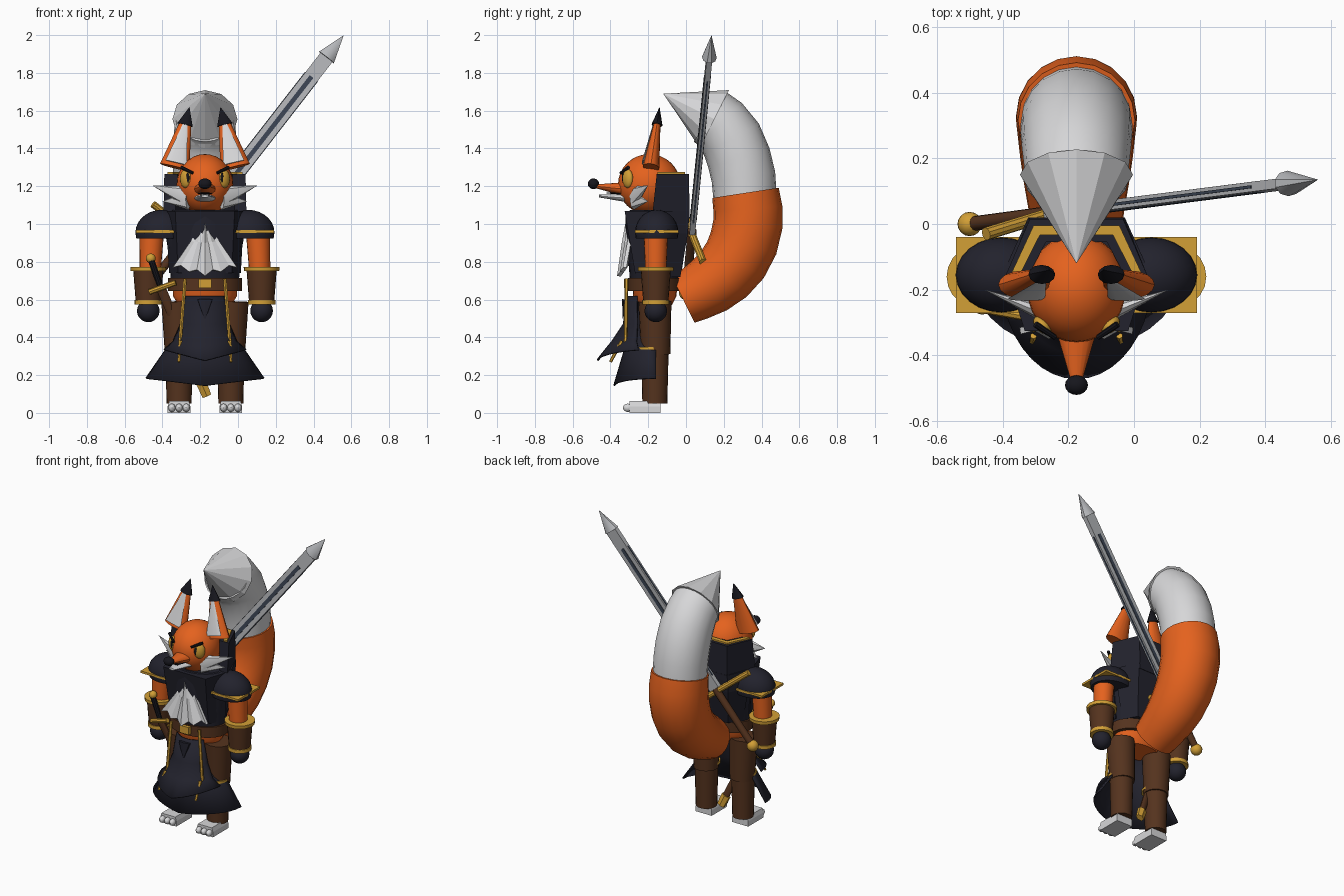
import bpy, bmesh, math
from mathutils import Vector, Matrix

if "Cube" in bpy.data.objects:
    bpy.data.objects.remove(bpy.data.objects["Cube"])

CX = -0.175  # body centre line
COL = {"orange": (.78, .122, .013), "navy": (.016, .016, .026), "brown": (.09, .033, .013),
       "gold": (.65, .35, .037), "white": (.68, .68, .69), "steel": (.47, .48, .5),
       "slate": (.045, .06, .09), "black": (.008, .008, .012)}
MAT = {}
for n, c in COL.items():
    MAT[n] = bpy.data.materials.new(n)
    MAT[n].diffuse_color = (*c, 1)

def finish(name, bm, mat, smooth=True, mirror=False):
    bmesh.ops.recalc_face_normals(bm, faces=bm.faces)
    if mirror:
        dup = bmesh.ops.duplicate(bm, geom=bm.verts[:] + bm.edges[:] + bm.faces[:])["geom"]
        for v in [g for g in dup if isinstance(g, bmesh.types.BMVert)]:
            v.co.x = 2 * CX - v.co.x
        bmesh.ops.reverse_faces(bm, faces=[g for g in dup if isinstance(g, bmesh.types.BMFace)])
    me = bpy.data.meshes.new(name)
    bm.to_mesh(me)
    bm.free()
    ob = bpy.data.objects.new(name, me)
    bpy.context.collection.objects.link(ob)
    me.materials.append(MAT[mat])
    if smooth:
        bpy.ops.object.select_all(action='DESELECT')
        ob.select_set(True)
        bpy.context.view_layer.objects.active = ob
        bpy.ops.object.shade_smooth_by_angle(angle=math.radians(35))
    return ob

def frame(a, b, side=(0, 1, 0)):
    """Matrix at a whose z axis points to b and y axis follows side."""
    z = (Vector(b) - Vector(a)).normalized()
    x = Vector(side).cross(z).normalized()
    m = Matrix((x, z.cross(x), z)).transposed().to_4x4()
    m.translation = a
    return m

def rod(name, a, b, r1, r2, mat, n=20, flat=1, side=(0, 1, 0), mirror=False, smooth=True):
    """Cone or cylinder from a to b, squashed along side."""
    L = (Vector(b) - Vector(a)).length
    bm = bmesh.new()
    bmesh.ops.create_cone(bm, cap_ends=True, segments=n, radius1=r1, radius2=r2, depth=L,
                          matrix=frame(a, b, side) @ Matrix.Diagonal((1, flat, 1, 1)) @ Matrix.Translation((0, 0, L / 2)))
    return finish(name, bm, mat, smooth, mirror)

def ball(name, c, r, mat, n=20, mirror=False, rot=0, cut=None):
    """Ellipsoid, optionally cut flat below a height."""
    bm = bmesh.new()
    r = r if isinstance(r, tuple) else (r, r, r)
    bmesh.ops.create_uvsphere(bm, u_segments=n, v_segments=n // 2 + 2, radius=1,
                              matrix=Matrix.Translation(c) @ Matrix.Rotation(rot, 4, 'Z') @ Matrix.Diagonal((*r, 1)))
    if cut is not None:
        bmesh.ops.bisect_plane(bm, geom=bm.verts[:] + bm.edges[:] + bm.faces[:], plane_co=(0, 0, cut),
                               plane_no=(0, 0, -1), clear_outer=True)
        bmesh.ops.holes_fill(bm, edges=[e for e in bm.edges if e.is_boundary])
    return finish(name, bm, mat, True, mirror)

def box(name, c, s, mat, m=None, mirror=False):
    bm = bmesh.new()
    bmesh.ops.create_cube(bm, size=1, matrix=(m or Matrix()) @ Matrix.Translation(c) @ Matrix.Diagonal((*s, 1)))
    return finish(name, bm, mat, False, mirror)

def loft(name, rings, mat, closed=True, smooth=True, mirror=False):
    """Skin between rings holding equal numbers of points."""
    bm = bmesh.new()
    vs = [[bm.verts.new(p) for p in r] for r in rings]
    n = len(vs[0])
    for a, b in zip(vs, vs[1:]):
        for i in range(n if closed else n - 1):
            j = (i + 1) % n
            bm.faces.new((a[i], a[j], b[j], b[i]))
    if closed:
        bm.faces.new(vs[0])
        bm.faces.new(vs[-1])
    return finish(name, bm, mat, smooth, mirror)

def oval(z, y, rx, ry, n=24, a0=0, a1=2 * math.pi, full=True):
    k = n if full else n - 1
    return [(CX + rx * math.cos(a0 + (a1 - a0) * i / k), y + ry * math.sin(a0 + (a1 - a0) * i / k), z) for i in range(n)]

# Tail: tube swept through side profile points (y, z, radius)
def sweep(name, pts, mat):
    rings = []
    for i, (y, z, r) in enumerate(pts):
        p, q = pts[max(i - 1, 0)], pts[min(i + 1, len(pts) - 1)]
        d = Vector((q[0] - p[0], q[1] - p[1])).normalized()
        rings.append([(CX + r * math.cos(t), y + r * math.sin(t) * d.y, z - r * math.sin(t) * d.x)
                      for t in [2 * math.pi * k / 20 for k in range(20)]])
    return loft(name, rings, mat)
sweep("tail", [(-.015, .6, .137), (.05, .632, .147), (.125, .675, .16), (.2, .735, .171), (.262, .81, .178),
               (.305, .9, .183), (.328, 1.0, .184), (.328, 1.08, .183), (.315, 1.165, .178)], "orange")
sweep("tail_end", [(.312, 1.15, .168), (.304, 1.25, .17), (.28, 1.35, .17), (.24, 1.45, .167), (.18, 1.53, .16), (.13, 1.565, .157)], "white")
rod("tail_tip", (CX, .15, 1.555), (CX, -.12, 1.69), .172, 0, "white", 12, smooth=False)

# Head
ball("head", (CX, -.195, 1.21), (.15, .165, .16), "orange", 28)
rod("snout", (CX, -.33, 1.185), (CX, -.48, 1.2), .06, .016, "orange", 16, .6, (0, 0, 1))
rod("jaw", (CX, -.32, 1.137), (CX, -.46, 1.148), .058, .02, "white", 16, .35, (0, 0, 1))
rod("mouth", (CX, -.32, 1.16), (CX, -.42, 1.165), .045, .02, "black", 12, .15, (0, 0, 1))
ball("nose", (CX, -.49, 1.213), (.035, .03, .028), "black", 16)
ball("eye", (-.277, -.308, 1.24), (.035, .022, .05), "gold", 16, True, -.7)
ball("pupil", (-.266, -.332, 1.245), (.01, .006, .026), "black", 12, True, -.7)
rod("brow", (-.3, -.305, 1.3), (-.24, -.345, 1.27), .01, .008, "black", 8, 1, (0, 0, 1), True)
for k, (p, r) in enumerate([((-.455, -.2, 1.205), .055), ((-.4, -.2, 1.12), .05)]):
    rod("cheek_fur", (-.265, -.275, 1.145 - .02 * k), p, r, 0, "white", 8, .5, (-.5, -.85, 0), True)

# Ears: tilted cones with dark tips and pale inner plates
EB, ET = Vector((-.335, -.185, 1.3)), Vector((-.257, -.14, 1.62))
rod("ear", EB, EB.lerp(ET, .75), .08, .03, "orange", 16, .55, (0, 1, 0), True)
rod("ear_tip", EB.lerp(ET, .7), ET, .042, 0, "black", 12, .7, (0, 1, 0), True)
rod("ear_inner", EB + Vector((.008, -.042, .025)), EB.lerp(ET, .72) + Vector((0, -.02, 0)), .058, .012, "white", 12, .12, (0, 1, 0), True)

# Torso, hips and belt
loft("torso", [oval(.68, -.165, .18, .13), oval(.8, -.16, .185, .145), oval(.98, -.155, .205, .165),
               oval(1.05, -.16, .205, .16), oval(1.075, -.165, .17, .13)], "navy")
loft("chest_coat", [[(CX + s * w, y, z) for s, y in ((-1, -.16), (-.75, f), (.75, f), (1, -.16))]
                    for z, w, f in ((.74, .19, -.27), (.92, .2, -.3), (1.07, .21, -.325))], "navy", smooth=False)
loft("back_cape", [[(CX - w, -.12, z), (CX - w * .7, b, z), (CX + w * .7, b, z), (CX + w, -.12, z)]
                   for z, w, b in ((.72, .17, -.03), (.95, .21, .01), (1.07, .21, .02))], "navy", smooth=False)
loft("hips", [oval(.57, -.165, .14, .09), oval(.62, -.165, .17, .115), oval(.7, -.165, .17, .12)], "orange")
loft("belt", [oval(z, -.165, .195, .143) for z in (.645, .715)], "brown")
box("buckle", (CX, -.315, .685), (.07, .025, .05), "gold")

# High collar open at the front, with a gold line along its rim
def collar(z, w, b, f, ins=0):
    return [(CX - w + ins, f, z), (CX - w * .66 + ins * .7, b - ins, z), (CX + w * .66 - ins * .7, b - ins, z), (CX + w - ins, f, z)]
def collar_loop(z, w, b, f, t):
    return collar(z, w, b, f) + collar(z, w, b, f, t)[::-1]
loft("collar", [collar_loop(1.03, .22, .02, -.18, .06), collar_loop(1.265, .215, .015, -.155, .07)], "navy", smooth=False)
loft("collar_trim", [collar_loop(z, .198, -.005, -.15, .028) for z in (1.262, 1.275)], "gold", smooth=False)

# Chest fur: pleated fan with a jagged hem
N = 9
def fan(w, z, y, lift, jag):
    return [(CX + w * (2 * i / (N - 1) - 1), y + .03 * abs(i / 4 - 1) + i % 2 * w * .1,
             z + lift * abs(i / 4 - 1) + i % 2 * jag) for i in range(N)]
fur = loft("chest_fur", [fan(.012, 1.01, -.32, 0, 0), fan(.075, .9, -.34, .01, 0), fan(.17, .725, -.365, .045, .022)], "white", False, False)
fur.modifiers.new("thick", 'SOLIDIFY').thickness = .02

# Shoulders, arms, bracers and hands
ball("shoulder", (-.403, -.155, .955), (.14, .115, .12), "navy", 24, True, 0, .922)
box("shoulder_trim", (-.405, -.155, .96), (.272, .232, .014), "gold", None, True)
rod("arm", (-.455, -.16, .98), (-.465, -.16, .75), .065, .056, "orange", 20, 1, (0, 1, 0), True)
rod("bracer", (-.475, -.16, .58), (-.475, -.16, .76), .066, .08, "brown", 20, 1, (0, 1, 0), True)
rod("bracer_top", (-.475, -.16, .75), (-.475, -.16, .772), .093, .095, "gold", 20, 1, (0, 1, 0), True)
rod("bracer_bottom", (-.475, -.16, .575), (-.475, -.16, .598), .073, .073, "gold", 20, 1, (0, 1, 0), True)
ball("hand", (-.475, -.16, .54), .06, "navy", 16, True)

# Legs and feet
rod("upper_leg", (-.31, -.16, .31), (-.318, -.165, .59), .077, .088, "brown", 20, 1, (0, 1, 0), True)
rod("lower_leg", (-.312, -.165, .05), (-.312, -.165, .33), .066, .073, "brown", 20, 1, (0, 1, 0), True)
rod("knee_trim", (-.311, -.18, .335), (-.311, -.18, .35), .078, .078, "gold", 20, 1, (0, 1, 0), True)
loft("foot", [[(-.312 + s * w, y, z) for s, y in ((-1, -.3), (1, -.3), (1, -.135), (-1, -.135))]
              for z, w in ((0, .06), (.035, .06), (.062, .052))], "white", smooth=False, mirror=True)
for dx in (-.038, 0, .038):
    ball("toe", (-.312 + dx, -.308, .027), (.019, .026, .022), "white", 12, True)

# Flared front skirt, overlapping front panel and gold edging
def hem(z, rx, ry, lift, a=0):
    return [(x, y, z + lift * abs(x - CX) / rx)
            for x, y, z in oval(z, -.16, rx, ry, 17, math.pi + a, 2 * math.pi - a, False)]
for nm, rings in (("skirt", [hem(.6, .09, .14, 0), hem(.4, .17, .155, 0), hem(.33, .215, .17, 0), hem(.145, .315, .225, .04)]),
                  ("skirt_front", [hem(.62, .14, .15, 0, .75), hem(.47, .16, .175, 0, .6), hem(.38, .19, .235, 0, .45), hem(.28, .23, .312, .06, .3)])):
    sk = loft(nm, rings, "navy", False)
    sk.modifiers.new("thick", 'SOLIDIFY').thickness = .01
rod("skirt_trim", (-.28, -.315, .71), (-.308, -.32, .36), .01, .01, "gold", 6, 1, (0, 1, 0), True)
rod("skirt_trim_low", (-.306, -.34, .38), (-.313, -.4, .27), .01, .008, "gold", 6, 1, (0, 1, 0), True)
rod("belt_knot", (CX, -.32, .6), (CX, -.335, .5), .045, .005, "navy", 6, .4)

# Great sword on the back
TIP, POM = Vector((.56, .135, 2.0)), Vector((-.5, 0, .635))
S = frame(POM, TIP)
L = (TIP - POM).length
ball("pommel", POM, .037, "gold", 16)
rod("sword_grip", POM, S @ Vector((0, 0, .42)), .022, .024, "brown", 12)
rod("sword_guard", (-.45, -.03, 1.105), (-.06, .09, .8), .02, .02, "gold", 10)
box("sword_blade", (0, 0, (L + .28) / 2), (.08, .03, L - .56), "steel", S)
for nm, s in (("blade_groove", (.024, .036, L - .78)), ("edge_groove", (.086, .009, L - .78))):
    box(nm, (0, 0, (L + .28) / 2 - .03), s, "slate", S)
rod("sword_tip", S @ Vector((0, 0, L - .15)), TIP, .052, 0, "steel", 10, .75)

# Short sword in its scabbard at the hip
HT, HB = Vector((-.41, -.25, .665)), Vector((-.165, -.14, .09))
rod("scabbard", HT, HB.lerp(HT, .08), .027, .022, "brown", 10, .6)
rod("scabbard_tip", HB.lerp(HT, .12), HB, .032, .028, "gold", 6, .7)
rod("dagger_guard", (-.47, -.255, .64), (-.33, -.28, .69), .015, .015, "gold", 8)
rod("dagger_grip", HT, (-.46, -.255, .81), .016, .018, "black", 10)
ball("dagger_pommel", (-.462, -.25, .818), .026, "gold", 12)

for m in bpy.data.materials:
    if m.users and not m.is_grease_pencil:
        m.use_nodes = True
        m.node_tree.nodes["Principled BSDF"].inputs["Base Color"].default_value = m.diffuse_color
